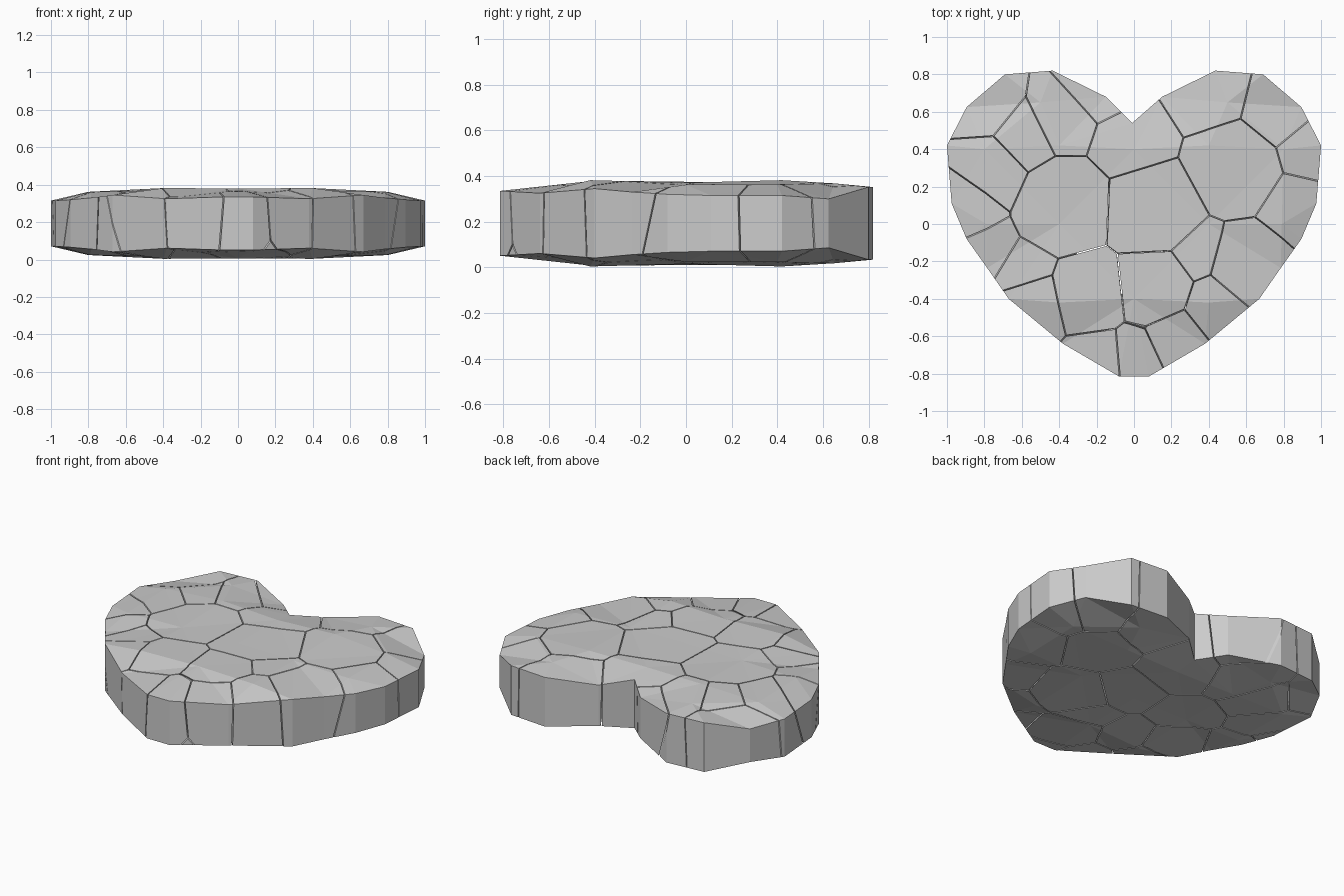
import bpy, bmesh, random
from mathutils import Vector
from mathutils.geometry import delaunay_2d_cdt

if "Cube" in bpy.data.objects:
    bpy.data.objects.remove(bpy.data.objects["Cube"])

random.seed(4)
SUM_Z = 0.386      # top z + bottom z (slab is mirrored top to bottom)
GAP = 0.003        # half width of the cracks

# Right half of the heart rim: x, y, top z (notch to tip)
half = [(0.15, 0.68, 0.325), (0.435, 0.82, 0.352), (0.69, 0.80, 0.352), (0.895, 0.625, 0.30),
        (1.0, 0.42, 0.315), (0.975, 0.11, 0.315), (0.895, -0.08, 0.32), (0.785, -0.235, 0.33),
        (0.67, -0.40, 0.345), (0.38, -0.64, 0.325), (0.08, -0.815, 0.335)]
rim = [(-0.01, 0.54, 0.35)] + half + [(-x, y, z) for x, y, z in reversed(half)]

# Gently domed inner points
inner = [(0, 0.4, 0.374), (0, 0, 0.375), (0, -0.4, 0.38)]
for s in (-1, 1):
    inner += [(s * 0.4, 0.42, 0.382), (s * 0.4, 0, 0.371), (s * 0.4, -0.42, 0.382),
              (s * 0.8, 0.4, 0.362), (s * 0.79, 0, 0.362), (s * 0.5, 0.65, 0.368)]

# Solid heart slab
pts = rim + inner
n = len(rim)
tris = delaunay_2d_cdt([Vector(p[:2]) for p in pts], [],
                       [list(range(n))], 1, 1e-5)
zs = [pts[o[0]][2] for o in tris[3]]
loop_of = {o: i for i, orig in enumerate(tris[3]) for o in orig}
slab = bmesh.new()
top = [slab.verts.new((c.x, c.y, z)) for c, z in zip(tris[0], zs)]
bot = [slab.verts.new((c.x, c.y, SUM_Z - z)) for c, z in zip(tris[0], zs)]
for f in tris[2]:
    slab.faces.new([top[i] for i in f])
    slab.faces.new([bot[i] for i in reversed(f)])
for i in range(n):
    a, b = loop_of[i], loop_of[(i + 1) % n]
    slab.faces.new((top[a], top[b], bot[b], bot[a]))
bmesh.ops.recalc_face_normals(slab, faces=slab.faces)

# Centres of the broken pieces
centres = [(-0.82, 0.64), (-0.38, 0.57), (-0.17, 0.76), (-0.02, 0.45), (-0.60, 0.46),
           (-0.80, 0.27), (-0.95, 0.08), (-0.38, 0.08), (0.10, 0.06), (0.40, 0.72),
           (0.54, 0.30), (0.80, 0.62), (0.96, 0.42), (0.88, 0.08), (0.34, -0.20),
           (0.62, -0.27), (0.45, -0.47), (0.12, -0.36), (-0.25, -0.40), (-0.58, -0.28),
           (-0.83, -0.13), (-0.53, -0.46), (0.02, -0.74), (-0.20, -0.76), (0.24, -0.64),
           (0.06, -0.60)]
seeds = [Vector((x, y, SUM_Z / 2 + random.uniform(-0.07, 0.07))) for x, y in centres]

# Cut one piece per centre, leaving a thin crack between neighbours
for k, s in enumerate(seeds):
    bm = slab.copy()
    for t in sorted(seeds, key=lambda q: (q - s).length)[1:]:
        d = (t - s).normalized()
        cut = bmesh.ops.bisect_plane(bm, geom=bm.verts[:] + bm.edges[:] + bm.faces[:],
                                     dist=1e-6, plane_co=(s + t) / 2 - d * GAP,
                                     plane_no=d, clear_outer=True)
        edges = [e for e in cut["geom_cut"] if isinstance(e, bmesh.types.BMEdge)]
        if edges:
            bmesh.ops.holes_fill(bm, edges=edges, sides=0)
    if bm.faces:
        bmesh.ops.recalc_face_normals(bm, faces=bm.faces)
        me = bpy.data.meshes.new("heart_piece")
        bm.to_mesh(me)
        bpy.context.collection.objects.link(bpy.data.objects.new(f"heart_piece_{k + 1}", me))
    bm.free()
slab.free()
